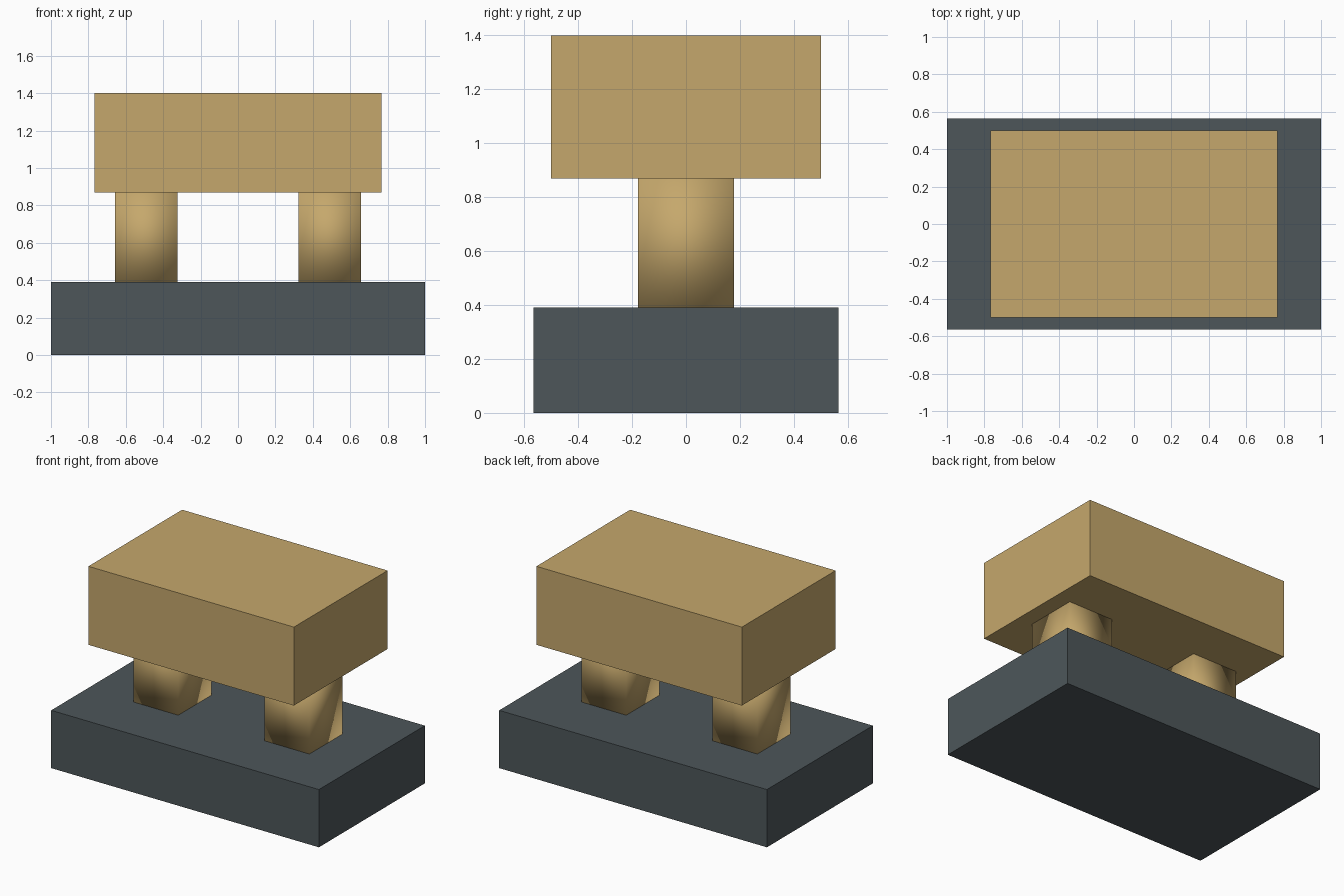
import bpy

cube = bpy.data.objects.get("Cube")
if cube:
    bpy.data.objects.remove(cube, do_unlink=True)


def make_material(name, colour):
    mat = bpy.data.materials.new(name)
    mat.use_nodes = True
    mat.diffuse_color = colour
    mat.node_tree.nodes["Principled BSDF"].inputs["Base Color"].default_value = colour
    return mat


def add_box(name, x, width, depth, bottom, top, mat, smooth=False):
    bpy.ops.mesh.primitive_cube_add(size=1, location=(x, 0, (bottom + top) / 2))
    box = bpy.context.object
    box.name = name
    box.scale = (width, depth, top - bottom)
    bpy.ops.object.transform_apply(location=False, rotation=False, scale=True)
    box.data.materials.append(mat)
    if smooth:
        bpy.ops.object.shade_smooth()
    return box


tan = make_material("tan", (0.56, 0.39, 0.15, 1))
slate = make_material("dark slate", (0.075, 0.094, 0.102, 1))

# Base slab and upper block
add_box("base", 0, 2.0, 1.13, 0, 0.39, slate)
add_box("upper_block", 0, 1.535, 1.0, 0.87, 1.40, tan)

# Soft-shaded pillars between them
for side, x in (("left", 0.49), ("right", -0.49)):
    add_box(side + "_pillar", x, 0.335, 0.355, 0.39, 0.87, tan, smooth=True)
